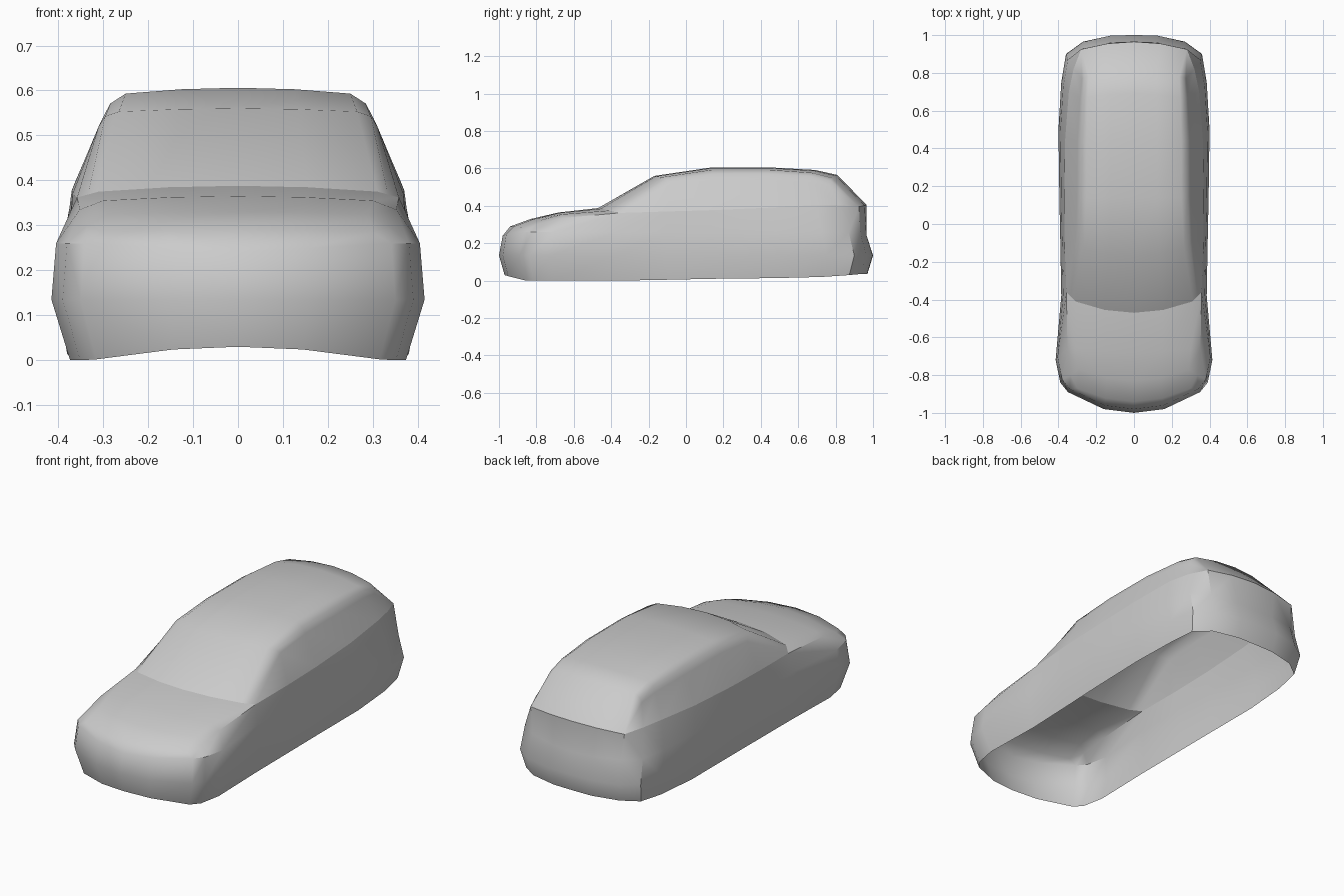
import bpy, bmesh
from mathutils import Vector

if "Cube" in bpy.data.objects:
    bpy.data.objects.remove(bpy.data.objects["Cube"])


def build(name, grids, angle):
    """Skin grids of half-side lines, weld, mirror across x and smooth."""
    bm = bmesh.new()
    for lines in grids:
        rows = [[bm.verts.new(p) for p in line] for line in lines]
        for a, b in zip(rows, rows[1:]):
            for i in range(len(a) - 1):
                bm.faces.new((a[i], a[i + 1], b[i + 1], b[i]))
    bmesh.ops.remove_doubles(bm, verts=bm.verts, dist=0.0005)
    bmesh.ops.dissolve_degenerate(bm, edges=bm.edges, dist=0.0001)
    bmesh.ops.recalc_face_normals(bm, faces=bm.faces)
    mid = Vector((0, 0, 0.2))
    if sum(f.normal.dot(f.calc_center_median() - mid) * f.calc_area() for f in bm.faces) < 0:
        bmesh.ops.reverse_faces(bm, faces=bm.faces)
    me = bpy.data.meshes.new(name)
    bm.to_mesh(me)
    bm.free()
    ob = bpy.data.objects.new(name, me)
    bpy.context.collection.objects.link(ob)
    bpy.ops.object.select_all(action='DESELECT')
    ob.select_set(True)
    bpy.context.view_layer.objects.active = ob
    bpy.ops.object.shade_smooth_by_angle(angle=angle)
    m = ob.modifiers.new("mirror", 'MIRROR')
    m.use_clip = True
    m.merge_threshold = 0.001
    return ob


def crown(centre, side):
    """Line halfway between centre and side, on a gentle curve."""
    return [(s[0] / 2, c[1] + (s[1] - c[1]) / 4, c[2] + (s[2] - c[2]) / 4)
            for c, s in zip(centre, side)]


# Widest outline of the lower body, front centre to rear centre
wide = [(0, -1), (.16, -.98), (.35, -.89), (.39, -.84), (.415, -.72), (.385, -.38), (.39, -.1),
        (.395, .14), (.4, .5), (.385, .75), (.36, .9), (.27, .965), (.12, .998), (0, 1)]
sill_z = [.03, .024, .002, 0, 0, 0, .005, .01, .014, .02, .03, .036, .036, .036]

# Hood and windshield base lines
hood_mid = [(0, -.94, .29), (0, -.83, .33), (0, -.68, .365), (0, -.47, .388)]
hood_side = [(.30, -.87, .285), (.29, -.77, .325), (.30, -.66, .355), (.31, -.41, .375)]
hood_crown = crown(hood_mid, hood_side)

# Belt line: hood edge, window sill, tailgate edge
fender = [hood_side[0], (.335, -.80, .30), (.352, -.66, .335), (.358, -.36, .362)]
window = [fender[-1], (.368, -.1, .37), (.37, .14, .377), (.365, .44, .39),
          (.345, .7, .405), (.32, .82, .403), (.28, .925, .395)]
tail = [(.14, .955, .402), (0, .965, .405)]
belt = [hood_mid[0], hood_crown[0]] + fender + window[1:] + tail

# Lower body rings derived from the widest outline
sill = [(x * (.9 if y < -.6 else .95), y * .97, z) for (x, y), z in zip(wide, sill_z)]
bulge = [(x, y, .135) for x, y in wide]
shoulder = [(x * .975, y * (.98 if y < 0 else .966), .24 + .02 * min(1, x / .35)) for x, y in wide]
build("lower_body", [[sill, bulge, shoulder, belt],
                     [hood_mid, hood_crown, hood_side, fender]], 0.6)

# Cabin: windshield, roof, side windows and rear window in one shell
roof_mid = [hood_mid[-1], (0, -.17, .56), (0, .14, .606), (0, .44, .606),
            (0, .69, .592), (0, .81, .565), tail[-1]]
roof_side = [hood_side[-1], (.265, -.13, .553), (.25, .14, .593), (.25, .44, .593),
             (.245, .67, .577), (.24, .78, .55), window[-1]]
rail = [window[0], (.31, -.08, .52), (.302, .14, .537), (.30, .44, .537),
        (.285, .67, .525), (.275, .77, .505), window[-1]]
corner = []
for i, (a, b) in enumerate(zip(roof_side, rail)):
    p = (Vector(a) + Vector(b)) / 2
    if 0 < i < 6:
        p += Vector((.008, 0, .006))
    corner.append(tuple(p))
rear_crown = crown(roof_mid, roof_side)
rear_crown[-1] = tail[0]
build("cabin", [[roof_mid, rear_crown, roof_side, corner, rail, window]], 0.7)
